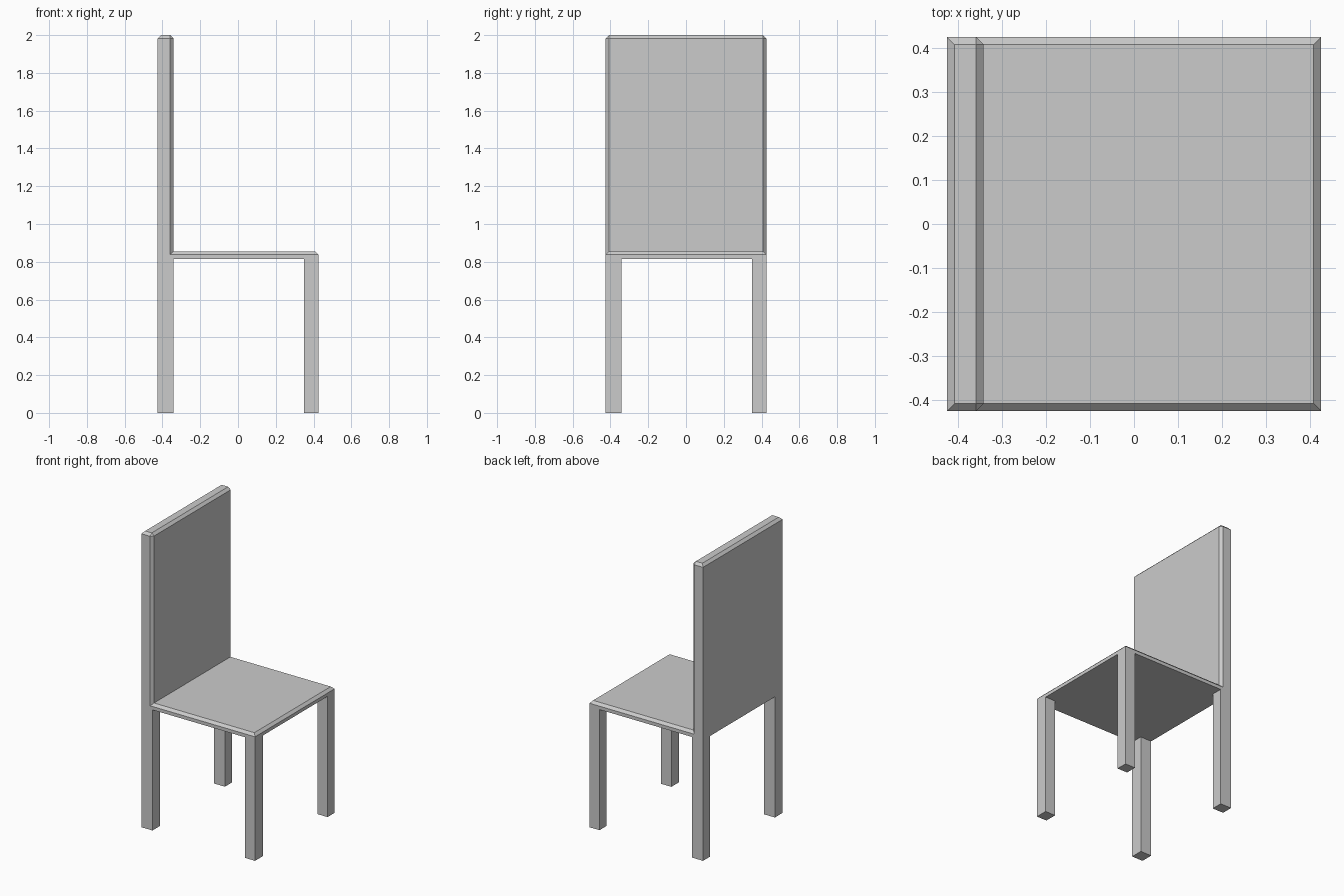
import bpy, bmesh
from mathutils import Vector

if "Cube" in bpy.data.objects:
    bpy.data.objects.remove(bpy.data.objects["Cube"])

HALF = 0.425          # half of the square footprint
BACK_X = -0.342       # front surface of the backrest; also inner edge of the rear and right legs
LEG_IN = 0.349        # inner edge of the front and left legs
SEAT_LO, SEAT_HI, TOP = 0.815, 0.855, 2.0
BEVEL = 0.017

bm = bmesh.new()

# Seat and backrest: one L-shaped profile extruded across the width
profile = [(-HALF, SEAT_LO), (HALF, SEAT_LO), (HALF, SEAT_HI),
           (BACK_X, SEAT_HI), (BACK_X, TOP), (-HALF, TOP)]
side = bm.faces.new([bm.verts.new((x, -HALF, z)) for x, z in profile])
ext = bmesh.ops.extrude_face_region(bm, geom=[side], use_keep_orig=True)
new_verts = [g for g in ext["geom"] if isinstance(g, bmesh.types.BMVert)]
bmesh.ops.translate(bm, verts=new_verts, vec=(0, 2 * HALF, 0))
bmesh.ops.recalc_face_normals(bm, faces=bm.faces)


# Chamfer the edges of the seat top, backrest front and backrest top
def is_chamfered(edge):
    mid = (edge.verts[0].co + edge.verts[1].co) / 2
    inner_corner = abs(mid.x - BACK_X) < 1e-4 and abs(mid.z - SEAT_HI) < 1e-4
    upper = all(v.co.z > SEAT_HI - 1e-4 for v in edge.verts)
    return upper and not inner_corner


bmesh.ops.bevel(bm, geom=[e for e in bm.edges if is_chamfered(e)],
                offset=BEVEL, offset_type='OFFSET', segments=1, affect='EDGES')


# Legs: cut the underside into a grid and pull its corner cells to the floor
def underside():
    return [f for f in bm.faces if all(abs(v.co.z - SEAT_LO) < 1e-4 for v in f.verts)]


for axis in (Vector((1, 0, 0)), Vector((0, 1, 0))):
    for position in (BACK_X, LEG_IN):
        faces = underside()
        edges = {e for f in faces for e in f.edges}
        verts = {v for f in faces for v in f.verts}
        bmesh.ops.bisect_plane(bm, geom=faces + list(edges) + list(verts),
                               plane_co=axis * position, plane_no=axis)

corners = [f for f in underside()
           if all(abs(c) > 0.3 for c in f.calc_center_median()[:2])]
feet = bmesh.ops.extrude_discrete_faces(bm, faces=corners)["faces"]
bmesh.ops.translate(bm, verts=list({v for f in feet for v in f.verts}),
                    vec=(0, 0, -SEAT_LO))

# Clean up: weld and merge coplanar faces
bmesh.ops.remove_doubles(bm, verts=bm.verts, dist=1e-5)
bmesh.ops.dissolve_limit(bm, angle_limit=0.01, verts=bm.verts, edges=bm.edges)
bmesh.ops.recalc_face_normals(bm, faces=bm.faces)

mesh = bpy.data.meshes.new("chair_frame")
bm.to_mesh(mesh)
bm.free()
bpy.context.collection.objects.link(bpy.data.objects.new("chair_frame", mesh))
